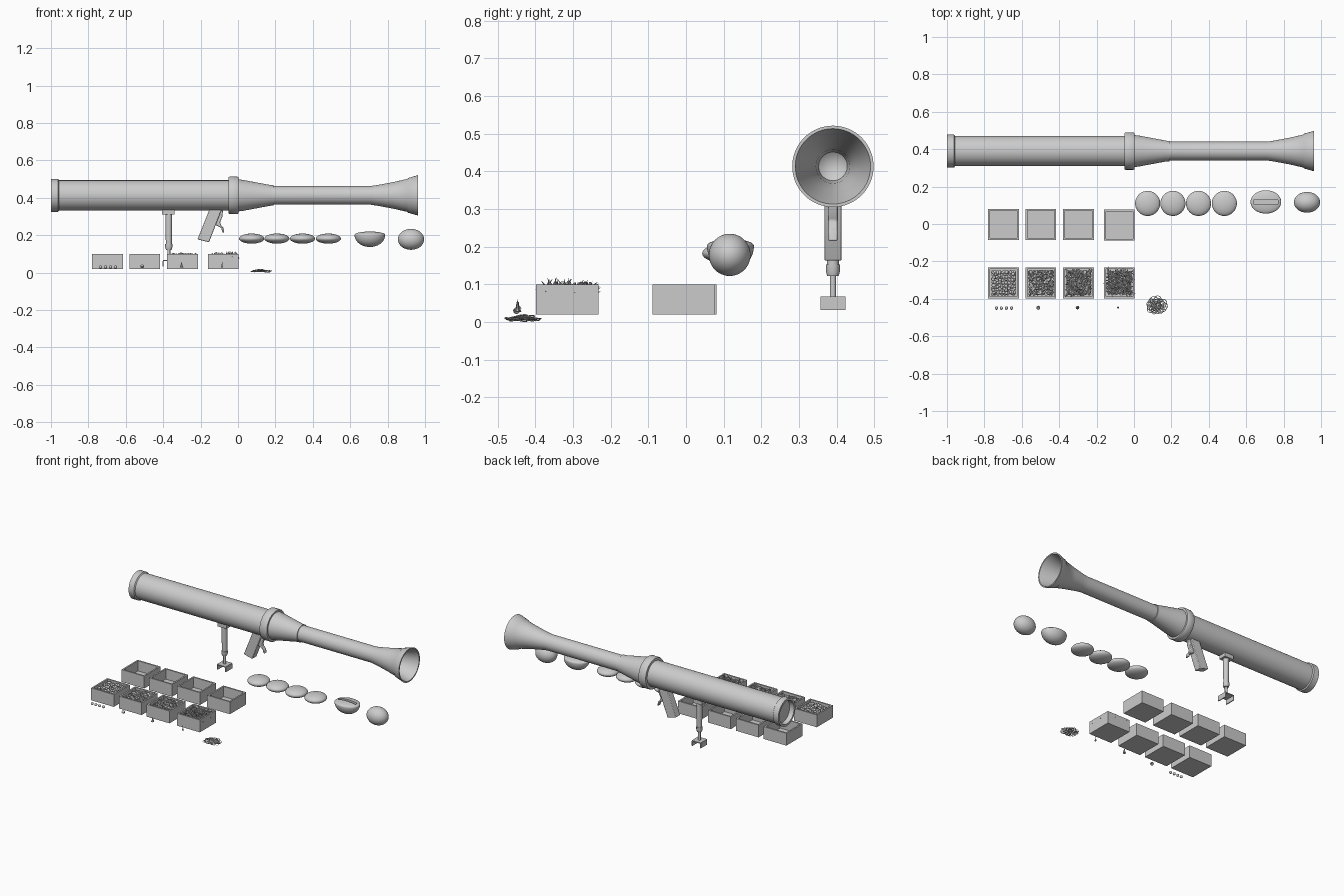
import bpy, bmesh, math, random
from mathutils import Vector, Matrix, Euler

if "Cube" in bpy.data.objects:
    bpy.data.objects.remove(bpy.data.objects["Cube"])
random.seed(4)
AY, AZ = 0.39, 0.413          # launcher axis


def finish(name, bm, smooth=True):
    bmesh.ops.recalc_face_normals(bm, faces=bm.faces)
    me = bpy.data.meshes.new(name)
    bm.to_mesh(me)
    bm.free()
    ob = bpy.data.objects.new(name, me)
    bpy.context.collection.objects.link(ob)
    if smooth:
        bpy.ops.object.select_all(action='DESELECT')
        ob.select_set(True)
        bpy.context.view_layer.objects.active = ob
        bpy.ops.object.shade_smooth_by_angle(angle=math.radians(35))
    return ob


def lathe(name, prof, origin, axis='Z', seg=48, scale=(1, 1, 1)):
    """Revolve (along, radius) points about the axis."""
    bm = bmesh.new()
    pts = [bm.verts.new((r, 0, h)) for h, r in prof]
    edges = [bm.edges.new(p) for p in zip(pts, pts[1:])]
    bmesh.ops.spin(bm, geom=pts + edges, cent=(0, 0, 0), axis=(0, 0, 1),
                   angle=2 * math.pi, steps=seg, use_duplicate=False)
    bmesh.ops.remove_doubles(bm, verts=bm.verts, dist=1e-5)
    if axis == 'X':
        bm.transform(Matrix.Rotation(math.pi / 2, 4, 'Y'))
    bm.transform(Matrix.Translation(origin) @ Matrix.Diagonal((*scale, 1)))
    return finish(name, bm)


def box(name, lo, hi):
    bm = bmesh.new()
    bmesh.ops.create_cube(bm, size=1)
    lo, hi = Vector(lo), Vector(hi)
    bm.transform(Matrix.Translation((lo + hi) / 2) @ Matrix.Diagonal((*(hi - lo), 1)))
    return finish(name, bm, False)


def plate(name, pts, width):
    """Side outline in x,z extruded across y, lightly bevelled."""
    bm = bmesh.new()
    f = bm.faces.new([bm.verts.new((x, AY - width / 2, z)) for x, z in pts])
    ext = bmesh.ops.extrude_face_region(bm, geom=[f])['geom']
    bmesh.ops.translate(bm, vec=(0, width, 0), verts=[v for v in ext if isinstance(v, bmesh.types.BMVert)])
    ob = finish(name, bm)
    mod = ob.modifiers.new("edge", 'BEVEL')
    mod.width, mod.segments = 0.004, 2
    return ob


# launcher body with recessed muzzle and bell
lathe("launch_tube", [(-0.97, 0), (-0.97, 0.072), (-1, 0.074), (-1, 0.088), (-0.962, 0.088),
                      (-0.957, 0.081), (-0.05, 0.081), (-0.05, 0)], (0, AY, AZ), 'X', 64)
lathe("centre_flange", [(-0.05, 0), (-0.05, 0.097), (-0.045, 0.1), (-0.003, 0.1), (0.002, 0.097),
                        (0.002, 0)], (0, AY, AZ), 'X', 64)
lathe("rear_pipe", [(0, 0), (0, 0.086), (0.03, 0.082), (0.175, 0.055), (0.19, 0.055), (0.19, 0.05),
                    (0.71, 0.05), (0.75, 0.056), (0.83, 0.071), (0.905, 0.088), (0.91, 0.093), (0.962, 0.108),
                    (0.962, 0.1), (0.91, 0.085), (0.82, 0.062), (0.75, 0.045), (0.68, 0.038), (0.65, 0)],
      (0, AY, AZ), 'X', 64)

# grip and trigger
plate("pistol_grip", [(-0.15, 0.345), (-0.09, 0.345), (-0.092, 0.325), (-0.155, 0.162), (-0.217, 0.178)], 0.046)
plate("trigger_guard", [(-0.115, 0.345), (-0.08, 0.345), (-0.083, 0.30), (-0.096, 0.27), (-0.09, 0.252),
                        (-0.078, 0.24), (-0.073, 0.215), (-0.083, 0.215), (-0.09, 0.24), (-0.12, 0.255)], 0.024)

# monopod with channel foot
box("monopod_mount", (-0.405, AY - 0.025, 0.31), (-0.34, AY + 0.025, 0.345))
lathe("monopod_leg", [(0.065, 0), (0.065, 0.008), (0.122, 0.008), (0.122, 0.015), (0.135, 0.019), (0.152, 0.019),
                      (0.152, 0.016), (0.315, 0.018), (0.315, 0)], (-0.37, AY, 0), seg=24)
box("foot_top", (-0.402, AY - 0.033, 0.061), (-0.338, AY + 0.033, 0.067))
for side in (-1, 1):
    cx = -0.37 + side * 0.03
    box("foot_flange", (cx - 0.003, AY - 0.033, 0.032), (cx + 0.003, AY + 0.033, 0.063))


# open storage boxes
def crate(name, x, y):
    bm = bmesh.new()
    bmesh.ops.create_cube(bm, size=1)
    bm.transform(Matrix.Translation((x, y, 0.06)) @ Matrix.Diagonal((0.164, 0.166, 0.08, 1)))
    bm.faces.ensure_lookup_table()
    top = max(bm.faces, key=lambda f: f.calc_center_median().z)
    bmesh.ops.inset_region(bm, faces=[top], thickness=0.014)
    ext = bmesh.ops.extrude_face_region(bm, geom=[top])['geom']
    vs = [v for v in ext if isinstance(v, bmesh.types.BMVert)]
    bmesh.ops.translate(bm, vec=(0, 0, -0.066), verts=vs)
    if top.is_valid:
        bmesh.ops.delete(bm, geom=[top], context='FACES_ONLY')
    finish(name, bm, False)


# small loose pieces
def piece(bm, kind, loc, rot=(0, 0, 0)):
    m = Matrix.Translation(loc) @ Euler(rot).to_matrix().to_4x4()
    if kind == "ball":
        bmesh.ops.create_icosphere(bm, subdivisions=2, radius=0.009, matrix=m)
    elif kind == "nut":
        bmesh.ops.create_cone(bm, cap_ends=True, segments=6, radius1=0.0105, radius2=0.0105, depth=0.009, matrix=m)
    elif kind == "stud":
        bmesh.ops.create_cone(bm, cap_ends=True, segments=8, radius1=0.010, radius2=0.006, depth=0.01, matrix=m)
        bmesh.ops.create_cone(bm, cap_ends=True, segments=8, radius1=0.005, radius2=0.003, depth=0.018,
                              matrix=m @ Matrix.Translation((0, 0, 0.012)))
    else:
        bmesh.ops.create_cone(bm, cap_ends=True, segments=6, radius1=0.006, radius2=0.006, depth=0.004, matrix=m)
        bmesh.ops.create_cone(bm, cap_ends=True, segments=6, radius1=0.004, radius2=0.0005, depth=0.03,
                              matrix=m @ Matrix.Translation((0, 0, 0.015)))


kinds = ["ball", "nut", "stud", "spike"]
for i, (kind, x) in enumerate(zip(kinds, (-0.698, -0.498, -0.297, -0.078))):
    crate("empty_box", x, -0.006 if i == 3 else -0.002)
    crate("filled_box", x, -0.315)
    n = 11 if kind == "spike" else 8
    step = 0.118 / (n - 1)
    bm = bmesh.new()
    for layer in range(2):
        for a in range(n):
            for b in range(n):
                j = lambda: random.uniform(-0.3, 0.3) * step
                px = min(max(-0.059 + a * step + j() + layer * step / 2, -0.059), 0.059)
                py = min(max(-0.059 + b * step + j() + layer * step / 2, -0.059), 0.059)
                z = 0.078 + layer * 0.009 + random.uniform(-0.004, 0.004)
                if kind == "stud":
                    z += 0.008 * math.exp(-((px / 0.04) ** 2 + (py / 0.04) ** 2))
                tilt = math.pi if kind != "spike" else 1.7
                piece(bm, kind, (x + px, -0.315 + py, z), [random.uniform(-tilt, tilt) for _ in range(3)])
    finish("pile_of_" + kind + "s", bm)

# sample pieces in front of the boxes
bm = bmesh.new()
for x in (-0.735, -0.709, -0.682, -0.655):
    piece(bm, "ball", (x, -0.45, 0.03))
piece(bm, "nut", (-0.512, -0.448, 0.034), (0.6, 0, 0))
piece(bm, "stud", (-0.302, -0.447, 0.032))
piece(bm, "spike", (-0.085, -0.447, 0.03))
finish("sample_pieces", bm)

# tangled wire rings
bm = bmesh.new()
for k in range(36):
    a, d = k * 2.4, 0.043 * math.sqrt(k / 36)
    r = random.uniform(0.012, 0.021)
    m = (Matrix.Translation((0.12 + d * math.cos(a), -0.437 + d * 0.85 * math.sin(a), 0.015 - 0.2 * d))
         @ Euler((random.uniform(-.25, .25), random.uniform(-.25, .25), 0)).to_matrix().to_4x4())
    rings = []
    for s in range(18):
        t = s * math.tau / 18
        rings.append([bm.verts.new(m @ Vector(((r + 0.0014 * math.cos(u)) * math.cos(t),
                      (r + 0.0014 * math.cos(u)) * math.sin(t), 0.0014 * math.sin(u))))
                      for u in (0, math.tau / 4, math.tau / 2, math.tau * 3 / 4)])
    for s in range(18):
        for q in range(4):
            bm.faces.new((rings[s][q], rings[s][(q + 1) % 4], rings[(s + 1) % 18][(q + 1) % 4], rings[(s + 1) % 18][q]))
finish("wire_tangle", bm)


# projectiles: lens discs, slotted pod, rounded pod
def egg(up, down, r, n=12):
    out = []
    for k in range(2 * n + 1):
        t = -math.pi / 2 + k * math.pi / (2 * n)
        out.append(((up if t > 0 else down) * math.sin(t), r * max(math.cos(t), 0)))
    out[0], out[-1] = (out[0][0], 0), (out[-1][0], 0)
    return out


for x in (0.073, 0.208, 0.345, 0.483):
    lathe("lens_disc", egg(0.027, 0.027, 0.067), (x, 0.11, 0.182))
pod = lathe("slotted_pod", egg(0.018, 0.065, 0.082), (0.705, 0.118, 0.202), scale=(1, 0.76, 1))
cut = box("slot_cutter", (0.64, 0.108, 0.195), (0.77, 0.127, 0.25))
cut.hide_render = True
cut.hide_viewport = True
mod = pod.modifiers.new("slot", 'BOOLEAN')
mod.operation, mod.object, mod.solver = 'DIFFERENCE', cut, 'EXACT'
lathe("round_pod", egg(0.056, 0.056, 0.07), (0.925, 0.116, 0.178), scale=(1, 0.79, 1))
